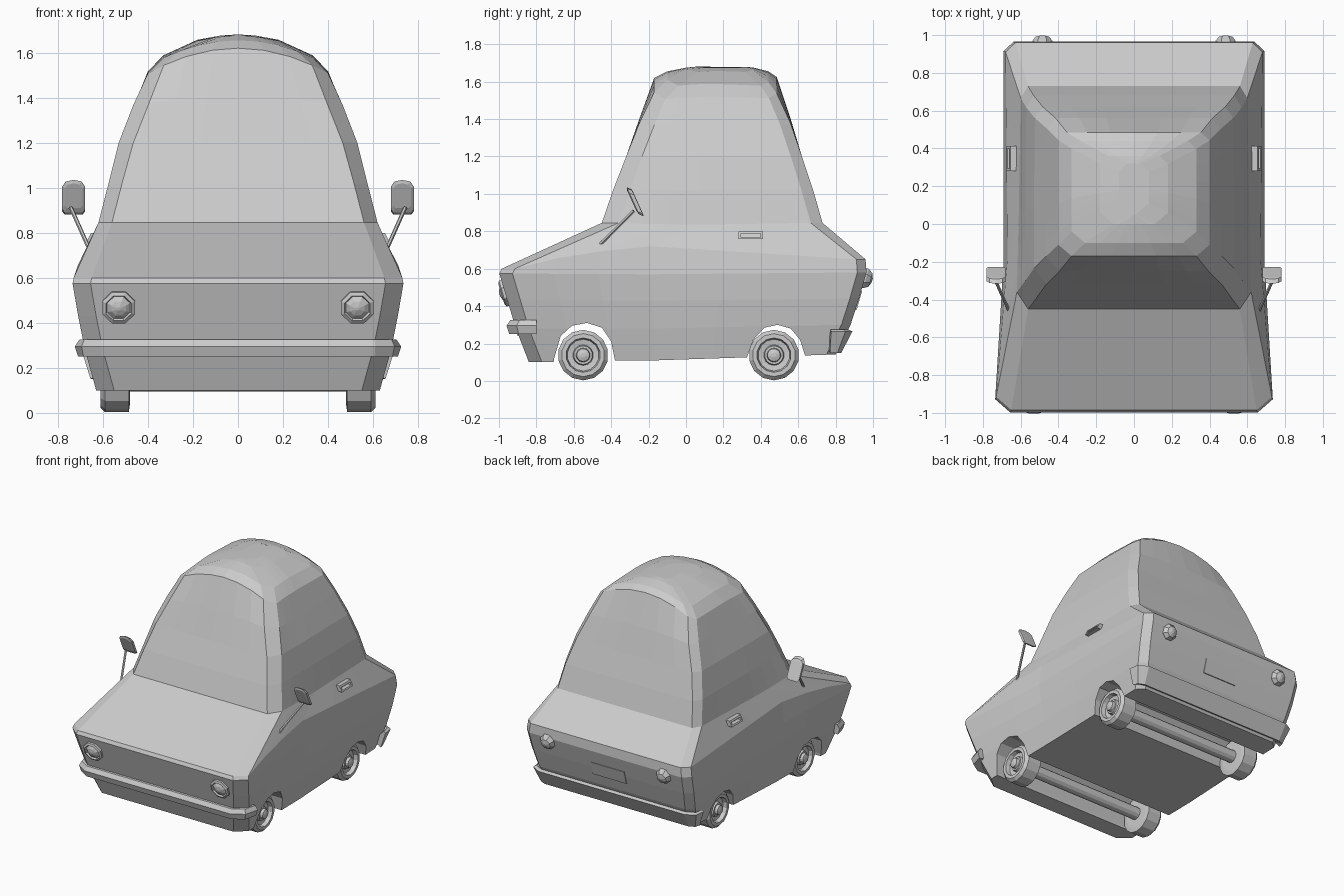
import bpy, bmesh, math
from mathutils import Vector

paint = bpy.data.materials.new("light_grey")
paint.diffuse_color = (0.6, 0.6, 0.6, 1)


def finish(name, bm, mat=paint):
    bmesh.ops.recalc_face_normals(bm, faces=bm.faces)
    me = bpy.data.meshes.new(name)
    bm.to_mesh(me)
    bm.free()
    ob = bpy.data.objects.new(name, me)
    bpy.context.collection.objects.link(ob)
    me.materials.append(mat)
    return ob


def loft(name, rings, closed=True, cap=True):
    """Skin a list of equal length point rings."""
    bm = bmesh.new()
    vs = [[bm.verts.new(p) for p in r] for r in rings]
    n = len(rings[0])
    for a, b in zip(vs, vs[1:]):
        for i in range(n if closed else n - 1):
            j = (i + 1) % n
            bm.faces.new((a[i], a[j], b[j], b[i]))
    if cap:
        bm.faces.new(vs[0])
        bm.faces.new(vs[-1])
    return finish(name, bm)


def lathe(name, profile, centre, axis, sides, turn=0.0):
    """Spin (radius, offset) pairs around an axis through centre."""
    q = Vector((0, 0, 1)).rotation_difference(Vector(axis).normalized())
    rings = []
    for r, h in profile:
        rings.append([Vector(centre) + q @ Vector((r * math.cos(a), r * math.sin(a), h))
                      for a in (2 * math.pi * (i + turn) / sides for i in range(sides))])
    return loft(name, rings)


def quad_bezier(a, m, b, t):
    """Curve through a (t=0), m (t=.4) and b (t=1), piecewise linear."""
    return a + (m - a) * t / 0.4 if t < 0.4 else m + (b - m) * (t - 0.4) / 0.6


# ---- body shell: stacked rings from sill to roof
def body_ring(yf, yb, z, w, cut=(0.08, 0.07), crown=0.0):
    half = []                                   # right half, front centre to back centre
    xf, xb = w[0] - cut[0], w[2] - cut[0] * 0.65
    for k in (0, 0.35, 0.7, 1):
        half.append((xf * k, yf, z[0]))
    y0, y1 = yf + cut[1], yb - cut[1] * 0.7
    for t in (0, 0.12, 0.25, 0.4, 0.6, 0.8, 1):
        zz = quad_bezier(z[0], z[1], z[2], t)
        if t in (0.12, 0.25):                   # fenders rise quickly behind the nose
            zz += (z[1] - z[0]) * 0.15
        half.append((quad_bezier(*w, t), y0 + (y1 - y0) * t, zz))
    for k in (1, 0.7, 0.35, 0):
        half.append((xb * k, yb, z[2]))
    full = half + [(-x, y, zz) for x, y, zz in half[-2:0:-1]]
    return [(x, y, zz - crown * x * x) for x, y, zz in full]


roof = dict(cut=(0.07, 0.06), crown=0.7)
body = loft("body_shell", [
    body_ring(-0.84, 0.80, (0.10, 0.11, 0.14), (0.63, 0.63, 0.62)),
    body_ring(-0.91, 0.88, (0.28, 0.28, 0.30), (0.68, 0.66, 0.66)),
    body_ring(-0.955, 0.925, (0.43, 0.43, 0.44), (0.71, 0.68, 0.68)),
    body_ring(-0.998, 0.965, (0.575, 0.57, 0.58), (0.735, 0.69, 0.69)),
    body_ring(-0.985, 0.96, (0.60, 0.72, 0.65), (0.73, 0.67, 0.68)),
    body_ring(-0.45, 0.73, (0.845, 0.835, 0.845), (0.62, 0.61, 0.60), (0.06, 0.09)),
    body_ring(-0.39, 0.68, (1.02, 1.02, 1.02), (0.575, 0.575, 0.57), (0.06, 0.09)),
    body_ring(-0.32, 0.62, (1.20, 1.20, 1.20), (0.53, 0.53, 0.525), (0.065, 0.085)),
    body_ring(-0.25, 0.56, (1.40, 1.39, 1.40), (0.465, 0.465, 0.46), (0.07, 0.08), 0.15),
    body_ring(-0.17, 0.485, (1.62, 1.63, 1.625), (0.40, 0.40, 0.40), **roof),
    body_ring(-0.10, 0.44, (1.655, 1.665, 1.655), (0.33, 0.33, 0.33), **roof),
    body_ring(0.0, 0.36, (1.675, 1.68, 1.675), (0.18, 0.18, 0.18), **roof),
    body_ring(0.05, 0.32, (1.68, 1.68, 1.68), (0.08, 0.08, 0.08), **roof),
])

# ---- wheel arches cut right across the underside
ARCHES = {
    "front": [(-0.72, 0.0), (-0.705, 0.12), (-0.67, 0.24), (-0.61, 0.295), (-0.53, 0.31),
              (-0.45, 0.285), (-0.40, 0.21), (-0.38, 0.11), (-0.37, 0.0)],
    "rear": [(0.30, 0.0), (0.32, 0.11), (0.36, 0.22), (0.42, 0.285), (0.49, 0.30),
             (0.56, 0.28), (0.61, 0.22), (0.635, 0.14), (0.66, 0.0)],
}
for end, prof in ARCHES.items():
    cutter = loft(end + "_arch_cutter", [[(x, y, z) for y, z in prof] for x in (-1, 1)])
    cutter.hide_render = True
    cutter.hide_viewport = True
    mod = body.modifiers.new(end + "_arch", 'BOOLEAN')
    mod.operation = 'DIFFERENCE'
    mod.solver = 'EXACT'
    mod.object = cutter


# ---- bumpers: a section swept around the corners
def bumper(name, path, section):
    full = path + [(-x, y, nx * -1, ny) for x, y, nx, ny in path[::-1]]
    loft(name, [[(x + nx * d, y + ny * d, z) for d, z in section] for x, y, nx, ny in full])


bumper("front_bumper",
       [(0.675, -0.80, 1, 0), (0.665, -0.87, 0.6, -0.7), (0.60, -0.91, 0.2, -1)],
       [(-0.03, 0.26), (0.035, 0.25), (0.05, 0.295), (0.03, 0.325), (-0.03, 0.33)])
bumper("rear_bumper",
       [(0.655, 0.77, 0.6, 0.1), (0.645, 0.81, 0.6, 0.7), (0.60, 0.83, 0.2, 1)],
       [(-0.05, 0.17), (0.0, 0.15), (0.06, 0.265), (0.035, 0.275), (-0.05, 0.22)])

# grille slot and number plate panels lying on the sloped ends
for name, y, z, w, h, slope in (("grille_slot", -0.898, 0.245, 0.17, 0.005, -0.39),
                                ("rear_panel", 0.923, 0.43, 0.14, 0.05, 0.29)):
    s = -1 if y < 0 else 1
    loft(name, [[(x, y + d * s + slope * k, z + k) for d, k in
                 ((-0.02, -h), (0.004, -h), (0.004, h), (-0.02, h))] for x in (-w, w)])

# ---- wheels with dished rims, and axles
TYRE = [(0.10, -0.13), (0.135, -0.125), (0.135, -0.02), (0.115, 0.0), (0.092, 0.0),
        (0.085, -0.03), (0.055, -0.035), (0.05, -0.015), (0.038, -0.015),
        (0.034, 0.005), (0.012, 0.012)]
for end, y in (("front", -0.55), ("rear", 0.47)):
    lathe(end + "_axle", [(0.045, -0.5), (0.045, 0.5)], (0, y, 0.14), (1, 0, 0), 12)
    for side, s in (("right", 1), ("left", -1)):
        lathe(f"{end}_wheel_{side}", TYRE, (s * 0.61, y, 0.138), (s, 0, 0), 14)

# ---- paired small parts
for side, s in (("right", 1), ("left", -1)):
    # lamps sit square to the sloped nose and tail
    lathe("headlight_" + side, [(0.078, -0.03), (0.078, 0.012), (0.062, 0.02), (0.055, 0.008),
                                (0.035, 0.022), (0.008, 0.03)],
          (s * 0.53, -0.968, 0.47), (0, -1, -0.3), 8, 0.5)
    lathe("tail_light_" + side, [(0.06, -0.03), (0.058, 0.01), (0.04, 0.035), (0.01, 0.045)],
          (s * 0.485, 0.953, 0.55), (0, 1, -0.29), 8, 0.5)

    # door mirror: thin stem and tilted head with a rounded top
    a, b = Vector((s * 0.655, -0.475, 0.715)), Vector((s * 0.742, -0.28, 0.91))
    lathe("mirror_stem_" + side, [(0.009, 0), (0.009, (b - a).length)], a, b - a, 6)
    outline = [(-0.04, -0.07), (0.04, -0.07), (0.051, -0.055), (0.051, 0.045), (0.035, 0.068),
               (0, 0.075), (-0.035, 0.068), (-0.051, 0.045), (-0.051, -0.055)]
    rings = []
    for d, k in ((-0.02, 0.75), (-0.012, 1), (0.012, 1), (0.015, 0.85)):
        rings.append([(s * 0.73 + u * k, -0.27 + d - 0.45 * v * k, 0.955 + v * k + d * -0.4)
                      for u, v in outline])
    loft("mirror_head_" + side, rings)

    # door handle: a loop standing off the shoulder
    bars = [(0.28, 0.412, 0.787, 0.8), (0.28, 0.412, 0.758, 0.768),
            (0.28, 0.293, 0.758, 0.8), (0.399, 0.412, 0.758, 0.8)]
    bm = bmesh.new()
    for y0, y1, z0, z1 in bars:
        cube = bmesh.ops.create_cube(bm, size=1)["verts"]
        for v in cube:
            z = (z0 + z1) / 2 + v.co.z * (z1 - z0)
            v.co = (s * (0.638 + v.co.x * 0.05 - (z - 0.78) * 0.5),
                    (y0 + y1) / 2 + v.co.y * (y1 - y0), z)
    finish("door_handle_" + side, bm)
